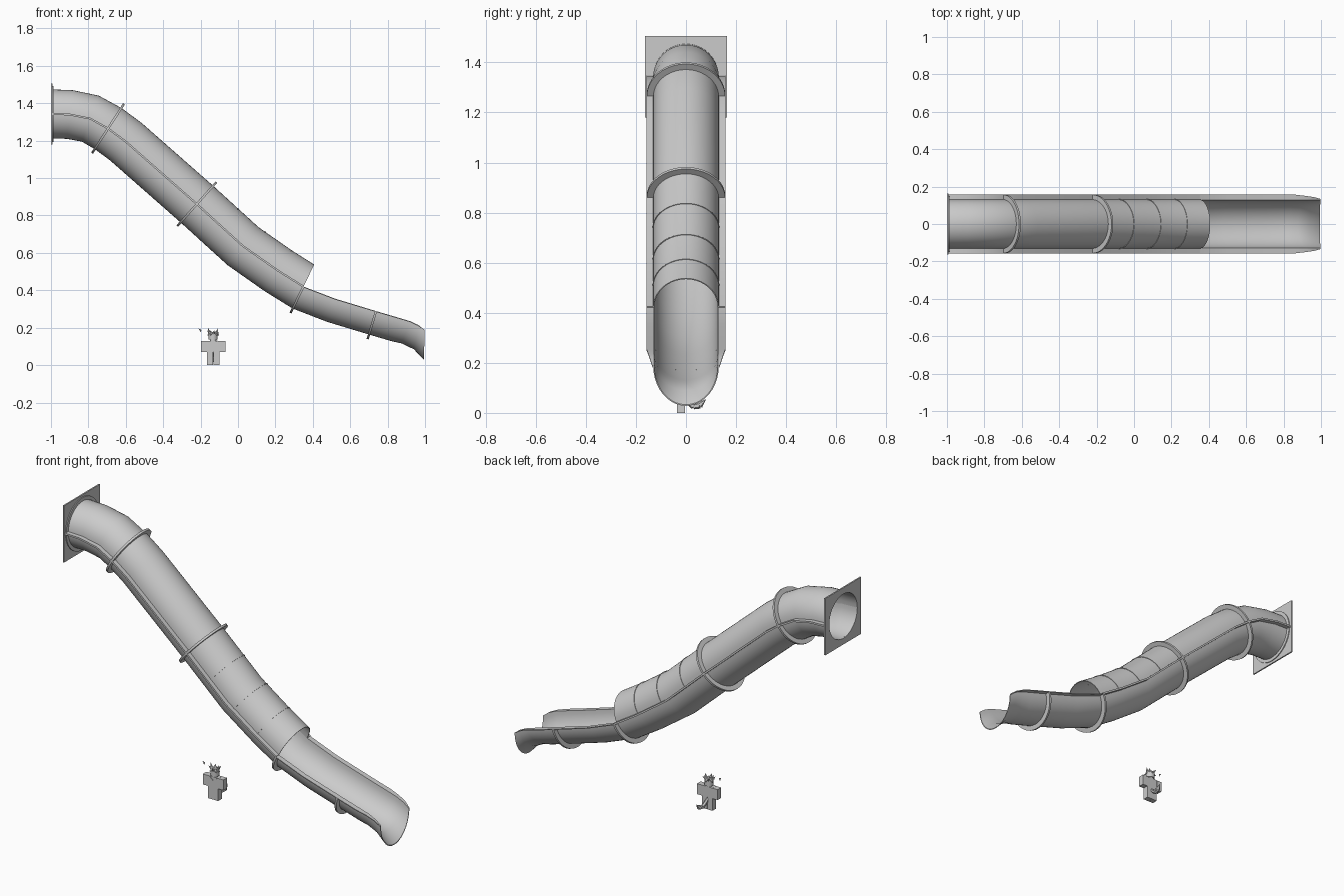
import bpy, bmesh, math
from math import sin, cos, pi, radians
from mathutils import Vector, Matrix

if "Cube" in bpy.data.objects:
    bpy.data.objects.remove(bpy.data.objects["Cube"], do_unlink=True)

grey = bpy.data.materials.new("plain grey")
grey.use_nodes = True
grey.diffuse_color = (0.6, 0.6, 0.6, 1)
grey.node_tree.nodes["Principled BSDF"].inputs["Base Color"].default_value = (0.6, 0.6, 0.6, 1)


def finish(name, bm, smooth=True):
    bmesh.ops.recalc_face_normals(bm, faces=bm.faces)
    mesh = bpy.data.meshes.new(name)
    bm.to_mesh(mesh)
    bm.free()
    mesh.materials.append(grey)
    obj = bpy.data.objects.new(name, mesh)
    bpy.context.scene.collection.objects.link(obj)
    if smooth:
        bpy.ops.object.select_all(action='DESELECT')
        obj.select_set(True)
        bpy.context.view_layer.objects.active = obj
        bpy.ops.object.shade_smooth_by_angle(angle=radians(35))
    return obj


def loft(name, rows, closed=False):
    """Skin a series of closed loops, joined end to end or capped."""
    bm = bmesh.new()
    loops = [[bm.verts.new(p) for p in row] for row in rows]
    n = len(loops[0])
    pairs = list(zip(loops, loops[1:]))
    if closed:
        pairs.append((loops[-1], loops[0]))
    else:
        bm.faces.new(loops[0])
        bm.faces.new(loops[-1])
    for a, b in pairs:
        for i in range(n):
            j = (i + 1) % n
            bm.faces.new((a[i], a[j], b[j], b[i]))
    return finish(name, bm)


# Centre line of the chute: seam point and upward normal at each station
PATH = [(-0.995, 1.343), (-0.9, 1.34), (-0.79, 1.318), (-0.695, 1.265), (-0.6, 1.195),
        (-0.22, 0.861), (0.027, 0.636), (0.214, 0.505), (0.35, 0.42), (0.52, 0.355),
        (0.738, 0.289), (0.86, 0.253)]
R, FLANGE, WALL = 0.131, 0.157, 0.004
points = [Vector((x, 0, z)) for x, z in PATH]
stations = []
for i, p in enumerate(points):
    t = (points[min(i + 1, len(points) - 1)] - points[max(i - 1, 0)]).normalized()
    n = Vector((-t.z, 0, t.x)) if i else Vector((0, 0, 1))
    stations.append((p, n, t))
LAST_COVERED = 8


def half_section(p, n, side, width=FLANGE, depth=1.0):
    """Half pipe wall with a flat flange along each edge."""
    steps = 20
    arc = [pi * k / steps for k in range(steps + 1)]
    prof = [(R * cos(a), max(R * sin(a), 0.005)) for a in arc]
    prof = [(width, 0), (width, 0.005)] + prof + [(-width, 0.005), (-width, 0)]
    inner = R - WALL
    prof += [(inner * cos(a), inner * sin(a)) for a in reversed(arc)]
    return [p + Vector((0, y, 0)) + n * (side * h * depth) for y, h in prof]


# Lower trough, ending in a flared lip
rows = [half_section(p, n, -1) for p, n, t in stations]
LIP = [(0.92, 0.235, 0.875, 0.116, 0.15), (0.965, 0.214, 0.94, 0.085, 0.143),
       (0.998, 0.188, 0.994, 0.028, 0.134)]
for x, z, bx, bz, w in LIP:
    d = Vector((x - bx, 0, z - bz))
    rows.append(half_section(Vector((x, 0, z)), d.normalized(), -1, w, d.length / R))
loft("lower_trough", rows)

# Upper cover
loft("upper_cover", [half_section(p, n, 1) for p, n, t in stations[:LAST_COVERED + 1]])


def collar(name, p, n, t, inner, outer, thick, a0=0.0, a1=2 * pi, square=False):
    """Flat ring, half ring or square plate with a round hole."""
    full = a1 - a0 > 6
    steps = 48 if full else 24
    rows = []
    for k in range(steps if full else steps + 1):
        a = a0 + (a1 - a0) * k / steps
        d = Vector((0, 1, 0)) * cos(a) + n * sin(a)
        far = outer / max(abs(cos(a)), abs(sin(a))) if square else outer
        rows.append([p + d * r + t * s for r, s in
                     ((inner, -thick / 2), (far, -thick / 2), (far, thick / 2), (inner, thick / 2))])
    return loft(name, rows, closed=full)


# Joint flanges: full rings around the tube, half rings under the open part
for label, i in (("upper", 3), ("middle", 5)):
    collar(label + "_joint_ring", *stations[i], R - WALL, FLANGE, 0.012)
for label, i in (("lower", 8), ("end", 10)):
    collar(label + "_half_ring", *stations[i], R - WALL, FLANGE, 0.012, pi, 2 * pi)

# Entry wall plate and its mounting ring
up, along = Vector((0, 0, 1)), Vector((1, 0, 0))
collar("entry_plate", Vector((-0.996, 0, 1.343)), up, along, R - WALL, 0.163, 0.008, square=True)
collar("entry_mounting_ring", Vector((-0.99, 0, 1.343)), up, along, R - WALL, 0.15, 0.006)

# Thin seam bands over the lower cover panels
for k, (i, f) in enumerate(((5, 0.55), (6, 0.2), (7, 0.0))):
    p = points[i].lerp(points[i + 1], f)
    n = stations[i][1].lerp(stations[i + 1][1], f).normalized()
    collar(f"cover_seam_{k + 1}", p, n, Vector((n.z, 0, -n.x)), R - WALL, R + 0.0025, 0.005, 0, pi)


# Small blocky figure
FX, FY = -0.133, -0.02


def block(name, x, z, w, d, h, y=FY, turn=0.0):
    bm = bmesh.new()
    m = Matrix.Translation((x, y, z)) @ Matrix.Rotation(turn, 4, 'Y') @ Matrix.Diagonal((w, d, h, 1))
    bmesh.ops.create_cube(bm, size=1, matrix=m)
    return finish(name, bm, False)


def spike(name, base, tip, r, r2=0.0):
    base, tip = Vector(base), Vector(tip)
    d = tip - base
    bm = bmesh.new()
    bmesh.ops.create_cone(bm, cap_ends=True, segments=6, radius1=r, radius2=r2, depth=d.length,
                          matrix=Matrix.Translation((base + tip) / 2) @ d.to_track_quat('Z', 'Y').to_matrix().to_4x4())
    return finish(name, bm, False)


block("figure_torso", FX, 0.1, 0.066, 0.033, 0.06)
for side, label in ((1, "left"), (-1, "right")):
    block(f"figure_{label}_leg", FX + side * 0.0168, 0.035, 0.032, 0.033, 0.07)
    block(f"figure_{label}_arm", FX + side * 0.0495, 0.1, 0.032, 0.033, 0.06)
    block(f"figure_{label}_collar_strip", FX + side * 0.012, 0.118, 0.032, 0.004, 0.006,
          FY - 0.0175, -side * 0.7)
    spike(f"figure_{label}_ear", (FX + side * 0.018, FY, 0.165), (FX + side * 0.027, FY, 0.2), 0.01)

# Head: short bevelled cylinder
bm = bmesh.new()
bmesh.ops.create_cone(bm, cap_ends=True, segments=20, radius1=0.024, radius2=0.024, depth=0.042,
                      matrix=Matrix.Translation((FX, FY, 0.151)))
rims = [e for e in bm.edges if abs(e.verts[0].co.z - e.verts[1].co.z) < 0.001]
bmesh.ops.bevel(bm, geom=rims, offset=0.006, segments=2, affect='EDGES')
finish("figure_head", bm)

# Hair tufts around the head
for k in range(9):
    a = 2 * pi * k / 9
    base = (FX + 0.014 * cos(a), FY + 0.014 * sin(a), 0.168)
    tip = (FX + 0.034 * cos(a), FY + 0.034 * sin(a), 0.16 + 0.025 * (k % 2))
    spike(f"figure_hair_tuft_{k + 1}", base, tip, 0.011)

# Curved tail behind the figure
TAIL = [(0, 0, 0.07), (0.002, 0.025, 0.045), (0.006, 0.05, 0.025), (0.01, 0.075, 0.03), (0.012, 0.1, 0.055)]
for k, (a, b) in enumerate(zip(TAIL, TAIL[1:])):
    pa, pb = [(FX + q[0], FY + q[1], q[2]) for q in (a, b)]
    spike(f"figure_tail_{k + 1}", pa, pb, 0.007 + 0.002 * k, 0.009 + 0.002 * k if k < 3 else 0)

# Small floating crescent beside the head
spike("floating_crescent_top", (-0.2, FY, 0.186), (-0.212, FY, 0.196), 0.005)
spike("floating_crescent_bottom", (-0.2, FY, 0.188), (-0.203, FY, 0.174), 0.005)
